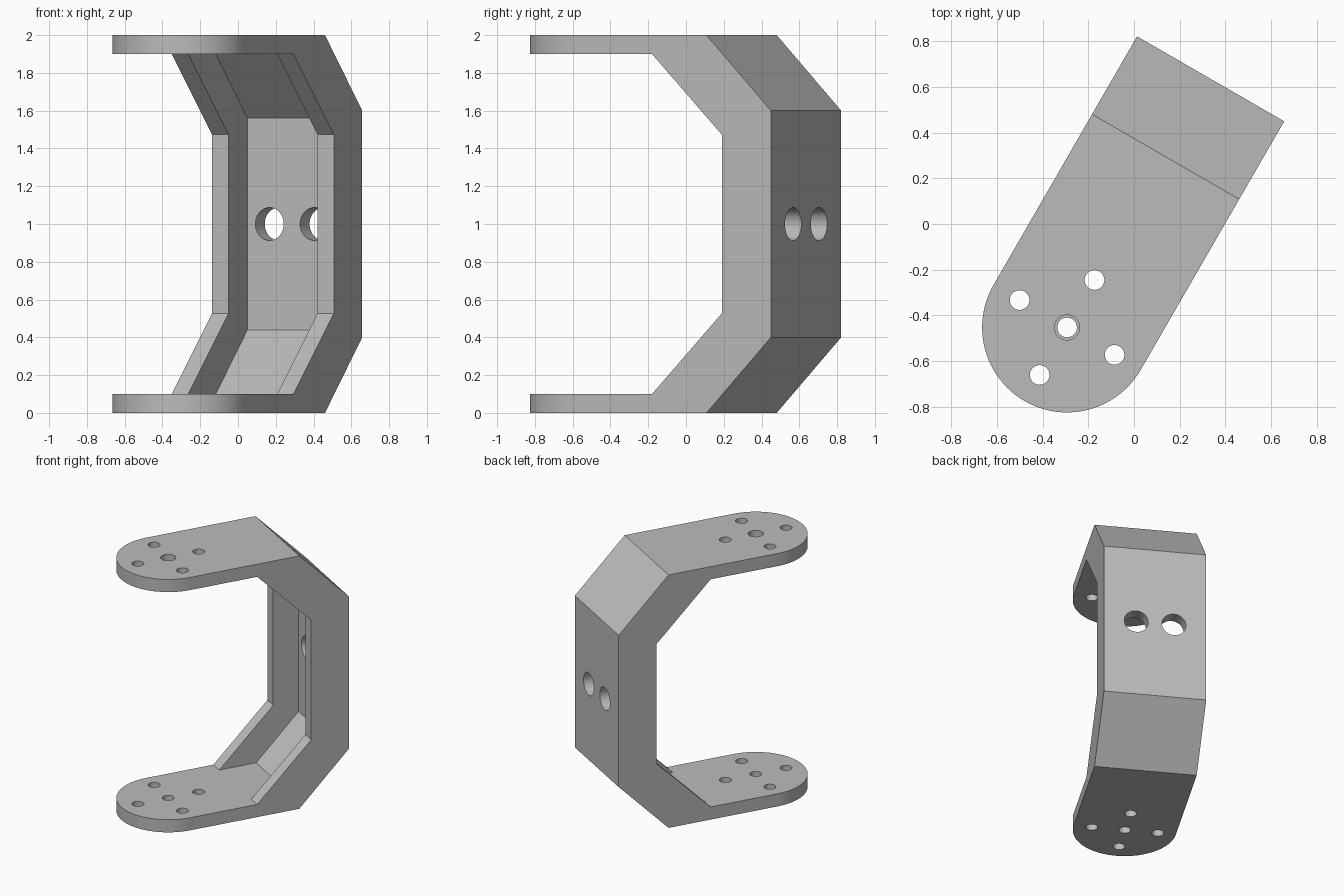
import bpy, bmesh, math
from mathutils import Matrix, Vector

if "Cube" in bpy.data.objects:
    bpy.data.objects.remove(bpy.data.objects["Cube"], do_unlink=True)

R = 0.372        # half width, also the radius of the rounded arm ends
BACK = 1.257     # distance from arm-end centre to the back face
WALL = 0.1

grey = bpy.data.materials.new("plain_grey")
grey.use_nodes = True
colour = (0.5, 0.5, 0.5, 1)
grey.diffuse_color = colour
grey.node_tree.nodes["Principled BSDF"].inputs["Base Color"].default_value = colour


def make_object(name, bm):
    bmesh.ops.recalc_face_normals(bm, faces=bm.faces)
    mesh = bpy.data.meshes.new(name)
    bm.to_mesh(mesh)
    bm.free()
    mesh.materials.append(grey)
    obj = bpy.data.objects.new(name, mesh)
    bpy.context.collection.objects.link(obj)
    return obj


def prism(name, points, direction):
    """Extrude a closed outline of 3D points along a direction."""
    bm = bmesh.new()
    face = bm.faces.new([bm.verts.new(p) for p in points])
    new = bmesh.ops.extrude_face_region(bm, geom=[face])["geom"]
    moved = [v for v in new if isinstance(v, bmesh.types.BMVert)]
    bmesh.ops.translate(bm, verts=moved, vec=Vector(direction))
    return make_object(name, bm)


def side_prism(name, half_profile, half_width):
    """Mirror a (depth, height above middle) profile and extrude it across."""
    loop = half_profile + [(y, -h) for y, h in reversed(half_profile)]
    points = [(-half_width, y, 1 + h) for y, h in loop]
    return prism(name, points, (2 * half_width, 0, 0))


def drill(name, centre, radius, depth, axis="Z"):
    bm = bmesh.new()
    turn = Matrix.Rotation(math.pi / 2, 4, "X") if axis == "Y" else Matrix()
    bmesh.ops.create_cone(bm, cap_ends=True, segments=48, radius1=radius, radius2=radius,
                          depth=depth, matrix=Matrix.Translation(centre) @ turn)
    return make_object(name, bm)


def combine(target, tool, operation="DIFFERENCE"):
    tool.hide_render = True
    mod = target.modifiers.new("cut", "BOOLEAN")
    mod.operation, mod.object, mod.solver = operation, tool, "EXACT"
    bpy.context.view_layer.objects.active = target
    bpy.ops.object.modifier_apply(modifier=mod.name)
    bpy.data.objects.remove(tool, do_unlink=True)


# C-shaped body: outer outline out, inner outline back
outer = [(-0.5, 1), (0.863, 1), (BACK, 0.6)]
inner = [(0.957, 0.473), (0.53, 0.9), (-0.5, 0.9)]
loop = outer + [(y, -h) for y, h in reversed(outer)]
loop += [(y, -h) for y, h in reversed(inner)] + inner
bracket = prism("u_bracket", [(-0.5, y, 1 + h) for y, h in loop], (1, 0, 0))

# Plan outline with rounded arm ends
arc = [math.pi + math.pi * i / 48 for i in range(49)]
plan = [(R * math.cos(a), R * math.sin(a), -0.2) for a in arc]
plan += [(R, 1.5, -0.2), (-R, 1.5, -0.2)]
combine(bracket, prism("plan_cutter", plan, (0, 0, 2.4)), "INTERSECT")

# Recess that leaves a thin back wall and two side flanges
pocket = [(0.5, 0.9), (0.822, 0.9), (BACK - WALL, 0.56)]
combine(bracket, side_prism("pocket_cutter", pocket, R - WALL))

# Ring of screw holes in both arms, with a larger centre hole on top
for z in (0.05, 1.95):
    for x, y in ((0.24, 0), (-0.24, 0), (0, 0.24), (0, -0.24)):
        combine(bracket, drill("screw_cutter", (x, y, z), 0.043, 0.3))
    combine(bracket, drill("centre_cutter", (0, 0, z), 0.055 if z > 1 else 0.043, 0.3))

# Pair of cable holes in the back wall
for x in (-0.137, 0.137):
    combine(bracket, drill("cable_cutter", (x, BACK - WALL / 2, 1), 0.087, 0.4, "Y"))

# Smooth the round walls and set the bracket in place
bpy.ops.object.select_all(action="DESELECT")
bracket.select_set(True)
bpy.context.view_layer.objects.active = bracket
bpy.ops.object.shade_smooth_by_angle(angle=math.radians(30))
bracket.rotation_euler.z = math.radians(-30)
bracket.location = (-0.293, -0.453, 0)
